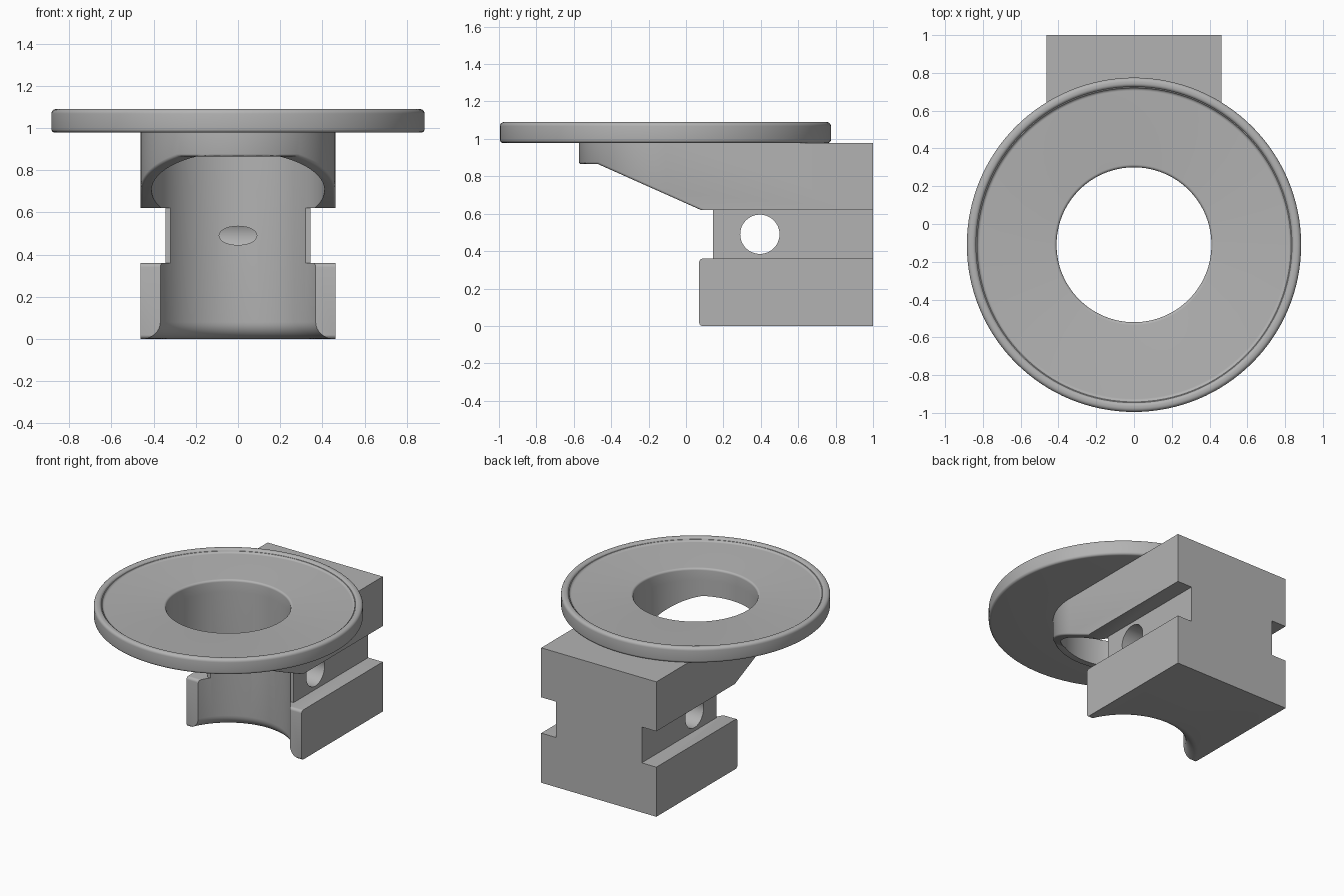
import bpy, bmesh, math
from mathutils import Matrix

cube = bpy.data.objects.get("Cube")
if cube:
    bpy.data.objects.remove(cube, do_unlink=True)

grey = bpy.data.materials.new("plain_grey")
grey.use_nodes = True
colour = (0.45, 0.45, 0.45, 1)
grey.diffuse_color = colour
grey.node_tree.nodes["Principled BSDF"].inputs["Base Color"].default_value = colour

CY = -0.11      # axis of the ring and bore
BORE = 0.41
HALF = 0.462    # half width of the body


def make(name, bm):
    bmesh.ops.remove_doubles(bm, verts=bm.verts, dist=1e-5)
    bmesh.ops.recalc_face_normals(bm, faces=bm.faces)
    mesh = bpy.data.meshes.new(name)
    bm.to_mesh(mesh)
    bm.free()
    mesh.materials.append(grey)
    ob = bpy.data.objects.new(name, mesh)
    bpy.context.collection.objects.link(ob)
    return ob


def prism(name, points, axis):
    """Closed outline with 3D points, extruded along axis."""
    bm = bmesh.new()
    face = bm.faces.new([bm.verts.new(p) for p in points])
    new = bmesh.ops.extrude_face_region(bm, geom=[face])["geom"]
    bmesh.ops.translate(bm, vec=axis, verts=[v for v in new if isinstance(v, bmesh.types.BMVert)])
    return make(name, bm)


def side_prism(name, outline, half):
    return prism(name, [(-half, y, z) for y, z in outline], (2 * half, 0, 0))


def lathe(name, profile, steps=128):
    """Closed or axis-ended (radius, z) profile spun round the bore axis."""
    bm = bmesh.new()
    verts = [bm.verts.new((r, CY, z)) for r, z in profile]
    edges = [bm.edges.new((verts[i], verts[(i + 1) % len(verts)])) for i in range(len(verts))]
    bmesh.ops.spin(bm, geom=verts + edges, cent=(0, CY, 0), axis=(0, 0, 1),
                   angle=math.tau, steps=steps, use_merge=True)
    return make(name, bm)


def arc(cx, cz, r, start, end, n=5):
    return [(cx + r * math.cos(math.radians(start + (end - start) * i / n)),
             cz + r * math.sin(math.radians(start + (end - start) * i / n))) for i in range(n + 1)]


def boolean(ob, other, op):
    mod = ob.modifiers.new(op.lower(), 'BOOLEAN')
    mod.operation, mod.object, mod.solver = op, other, 'EXACT'
    bpy.context.view_layer.objects.active = ob
    bpy.ops.object.modifier_apply(modifier=mod.name)
    bpy.data.objects.remove(other, do_unlink=True)


# Upper arm: sloped side profile trimmed to a round-nosed plan
body = side_prism("clamp_body", [(-0.7, 0.865), (-0.47, 0.865), (0.08, 0.62),
                                 (1, 0.62), (1, 0.979), (-0.7, 0.979)], 0.6)
nose = [(x, y, 0.5) for x, y in arc(0, CY, HALF, 180, 360, 64)]
boolean(body, prism("plan_trim", nose + [(HALF, 1.2, 0.5), (-HALF, 1.2, 0.5)], (0, 0, 1)), 'INTERSECT')

# Soften the underside rim of the arm
bm = bmesh.new()
bm.from_mesh(body.data)
bmesh.ops.remove_doubles(bm, verts=bm.verts, dist=1e-4)
bm.normal_update()
rim = []
for e in bm.edges:
    if len(e.link_faces) == 2 and max(v.co.y for v in e.verts) < 0.09:
        low, high = sorted(f.normal.z for f in e.link_faces)
        if low < -0.3 and abs(high) < 0.2:
            rim.append(e)
bmesh.ops.bevel(bm, geom=rim, offset=0.018, segments=3, profile=0.5, affect='EDGES', clamp_overlap=True)
bm.to_mesh(body.data)
bm.free()

# Narrow waist and wide foot
boolean(body, side_prism("waist", [(0.145, 0.3), (1, 0.3), (1, 0.7), (0.145, 0.7)], 0.345), 'UNION')
foot = arc(0.09, 0.02, 0.02, 270, 180) + arc(0.09, 0.34, 0.02, 180, 90) + [(1, 0.36), (1, 0)]
boolean(body, side_prism("foot", foot, HALF), 'UNION')

# Bore with a flared lower mouth
flare = arc(BORE + 0.08, 0.08, 0.08, 270, 180, 8)
boolean(body, lathe("bore_cutter", [(0, -0.1), (BORE + 0.08, -0.1)] + flare + [(BORE, 1.3), (0, 1.3)]),
        'DIFFERENCE')

# Cross hole through the waist
bm = bmesh.new()
bmesh.ops.create_cone(bm, cap_ends=True, segments=64, radius1=0.105, radius2=0.105, depth=2,
                      matrix=Matrix.Translation((0, 0.395, 0.49)) @ Matrix.Rotation(math.pi / 2, 4, 'Y'))
boolean(body, make("cross_hole_cutter", bm), 'DIFFERENCE')

# Ring plate with a raised lip and a softened bore edge
R, TOP, FLOOR, BASE = 0.885, 1.09, 1.065, 0.978
profile = ([(BORE, BASE)] + arc(R - 0.018, BASE + 0.018, 0.018, -90, 0)
           + arc(R - 0.022, TOP - 0.022, 0.022, 0, 90)
           + arc(R - 0.03, TOP - 0.02, 0.02, 90, 160)
           + arc(R - 0.07, FLOOR + 0.018, 0.018, -20, -90)
           + arc(BORE + 0.015, FLOOR - 0.015, 0.015, 90, 180))
ring = lathe("ring_plate", profile)

for ob in (body, ring):
    bpy.ops.object.select_all(action='DESELECT')
    ob.select_set(True)
    bpy.context.view_layer.objects.active = ob
    bpy.ops.object.shade_smooth_by_angle(angle=math.radians(30))
